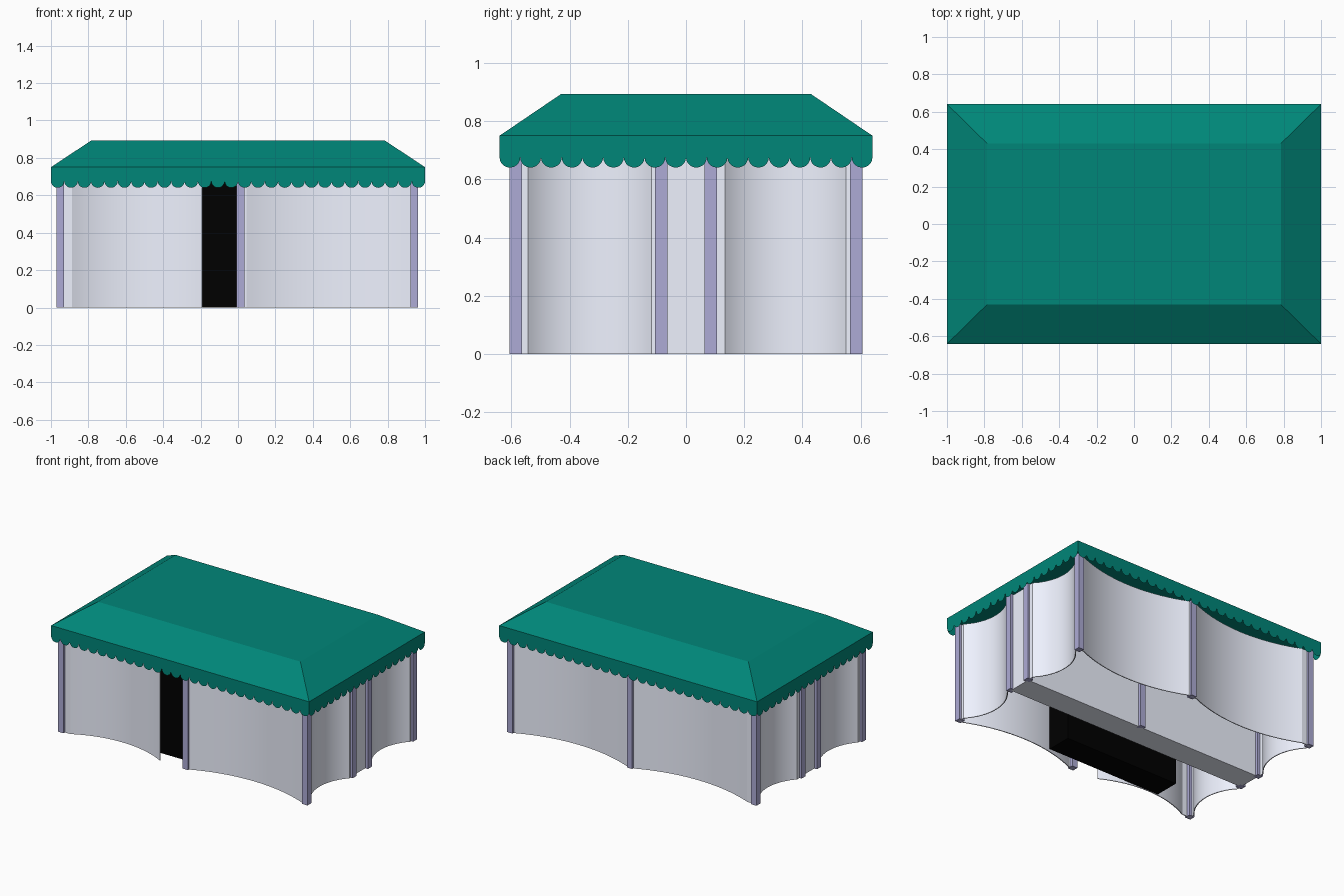
import bpy, bmesh, math
from mathutils import Vector

if "Cube" in bpy.data.objects:
    bpy.data.objects.remove(bpy.data.objects["Cube"])


def material(name, rgb):
    m = bpy.data.materials.new(name)
    m.diffuse_color = (*rgb, 1)
    m.use_nodes = True
    m.node_tree.nodes["Principled BSDF"].inputs["Base Color"].default_value = m.diffuse_color
    return m


GREEN = material("canvas_green", (0.0, 0.24, 0.19))
LILAC = material("post_lilac", (0.42, 0.41, 0.67))
CLOTH = material("curtain_cloth", (0.86, 0.89, 1.0))
BLACK = material("dark_interior", (0.0, 0.0, 0.0))

WALL_TOP = 0.685   # curtains and posts end just behind the scallops


def add_object(name, bm, mat, recalc=True):
    if recalc:
        bmesh.ops.recalc_face_normals(bm, faces=bm.faces[:])
    me = bpy.data.meshes.new(name)
    bm.to_mesh(me)
    bm.free()
    me.materials.append(mat)
    ob = bpy.data.objects.new(name, me)
    bpy.context.collection.objects.link(ob)
    return ob


def box(name, x0, x1, y0, y1, z0, z1, mat):
    bm = bmesh.new()
    bmesh.ops.create_cube(bm, size=1)
    for v in bm.verts:
        v.co = ((x0 + x1) / 2 + v.co.x * (x1 - x0),
                (y0 + y1) / 2 + v.co.y * (y1 - y0),
                (z0 + z1) / 2 + v.co.z * (z1 - z0))
    return add_object(name, bm, mat)


def curtain(name, a, b, sag, inward, flat=(0, 0), steps=24, thick=0.006):
    """Thin cloth wall from a to b: flat ends joined by an arc bowing inward."""
    a, b, n = Vector(a), Vector(b), Vector(inward)
    along = (b - a).normalized()
    start, end = a + along * flat[0], b - along * flat[1]
    half = (end - start).length / 2
    r = (half * half + sag * sag) / (2 * sag)
    ang = math.asin(half / r)
    mid = (start + end) / 2
    pairs = [(a, a - n * thick)] if flat[0] else []
    for i in range(steps + 1):
        t = ang * (2 * i / steps - 1)
        pairs.append([mid + along * rad * math.sin(t) + n * (rad * math.cos(t) - r + sag)
                      for rad in (r, r - thick)])
    if flat[1]:
        pairs.append((b, b - n * thick))
    bm = bmesh.new()
    rings = [[bm.verts.new((p.x, p.y, z)) for p, z in
              ((o, 0), (o, WALL_TOP), (i, WALL_TOP), (i, 0))] for o, i in pairs]
    for p, q in zip(rings, rings[1:]):
        for k in range(4):
            j = (k + 1) % 4
            bm.faces.new((p[k], q[k], q[j], p[j]))
    bm.faces.new(rings[0])
    bm.faces.new(rings[-1][::-1])
    ob = add_object(name, bm, CLOTH)
    bpy.ops.object.select_all(action='DESELECT')
    ob.select_set(True)
    bpy.context.view_layer.objects.active = ob
    bpy.ops.object.shade_smooth_by_angle(angle=math.radians(15))


def valance(name, a, b, count, top=0.75, low=0.676):
    """Hanging cloth strip with a row of half-round scallops."""
    a, b = Vector(a), Vector(b)
    length, along = (b - a).length, (b - a).normalized()
    r = length / count / 2
    pts = [(length, top), (0, top)]
    for i in range(count):
        c = (2 * i + 1) * r
        for k in range(0 if i == 0 else 1, 11):
            t = math.pi * k / 10
            pts.append((c - r * math.cos(t), low - r * math.sin(t)))
    bm = bmesh.new()
    vs = []
    for s, z in pts:
        p = a + along * s
        vs.append(bm.verts.new((p.x, p.y, z)))
    bm.faces.new(vs)
    add_object(name, bm, GREEN, recalc=False)


# Hipped roof with a flat top
RX, RY = 1.0, 0.641
bm = bmesh.new()
bmesh.ops.create_cube(bm, size=2)
for v in bm.verts:
    hx, hy, z = (0.785, 0.43, 0.893) if v.co.z > 0 else (RX, RY, 0.75)
    v.co = (v.co.x * hx, v.co.y * hy, z)
add_object("roof", bm, GREEN)

# Scalloped valance on all four sides, wound so the faces look outward
valance("front_valance", (-RX, -RY), (RX, -RY), 28)
valance("right_valance", (RX, -RY), (RX, RY), 18)
valance("back_valance", (RX, RY), (-RX, RY), 28)
valance("left_valance", (-RX, RY), (-RX, -RY), 18)

# Square posts around the edge and on the partition
XL, XM, XR, Y, YP, H = -0.95, 0.014, 0.942, 0.585, 0.085, 0.021
spots = [(x, y) for x in (XL, XR) for y in (-Y, -YP, YP, Y)]
spots += [(XM, y) for y in (-Y, YP, Y)]
for i, (x, y) in enumerate(spots):
    box(f"post_{i + 1}", x - H, x + H, y - H, y + H, 0, WALL_TOP + 0.005, LILAC)

# Bowed curtain walls; the front left one stops short to leave a doorway
curtain("back_left_curtain", (XL, Y), (XM, Y), 0.088, (0, -1), (0.06, 0.03))
curtain("back_right_curtain", (XM, Y), (XR, Y), 0.088, (0, -1), (0.03, 0.03))
curtain("front_right_curtain", (XM, -Y), (XR, -Y), 0.088, (0, 1), (0.03, 0.03))
curtain("front_left_curtain", (XL, -Y), (-0.19, -Y), 0.088, (0, 1), (0.06, 0))
for side, x, n in (("left", XL, 1), ("right", XR, -1)):
    curtain(side + "_front_curtain", (x, -Y), (x, -YP), 0.085, (n, 0), (0.037, 0.03))
    curtain(side + "_rear_curtain", (x, YP), (x, Y), 0.085, (n, 0), (0.045, 0.03))

# Thick partition across the middle and dark block behind the doorway
box("partition", XL, XR, -YP, YP, 0, WALL_TOP, CLOTH)
box("doorway_dark", -0.61, 0.28, -0.494, -0.315, 0, WALL_TOP, BLACK)
